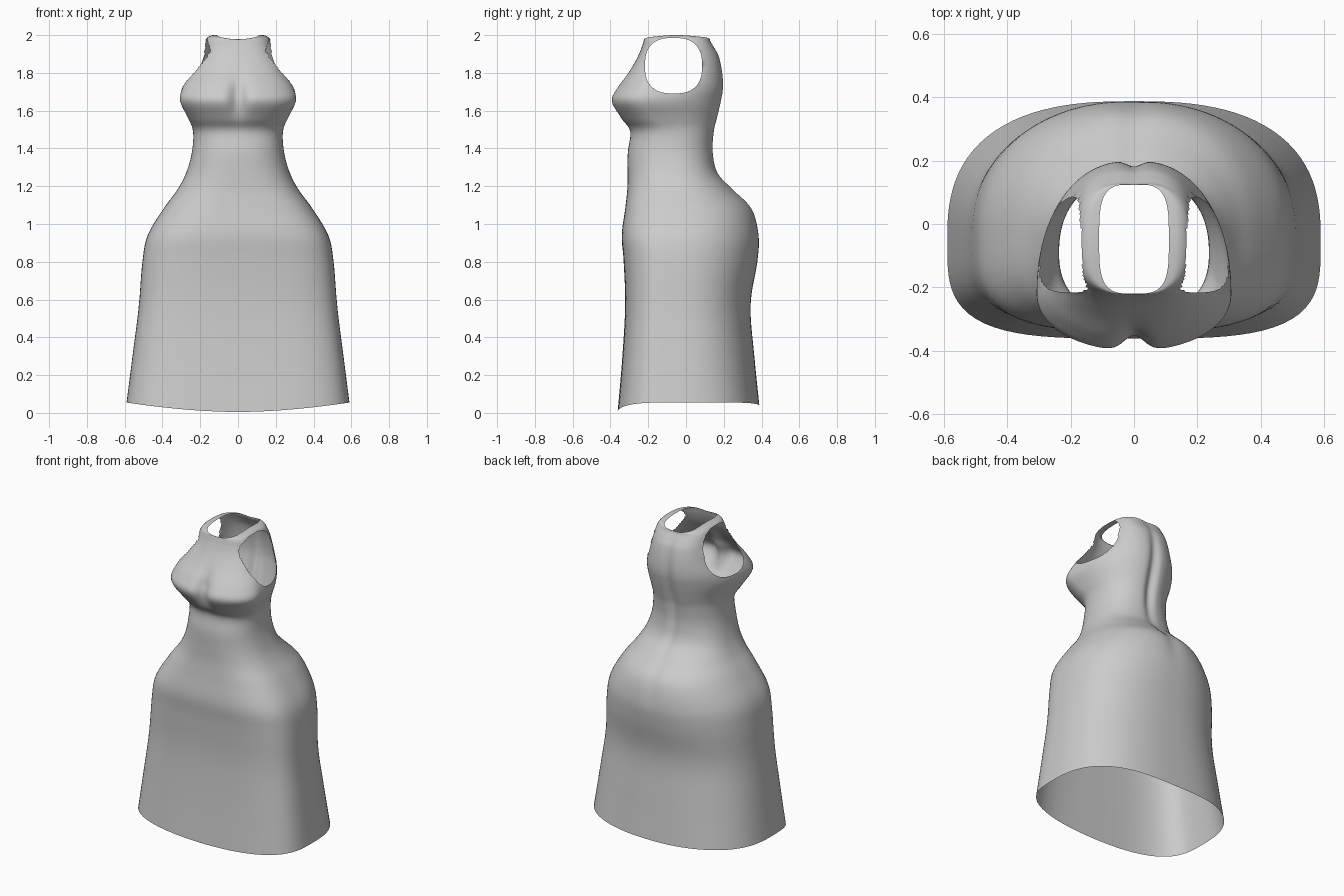
import bpy, bmesh, math

if "Cube" in bpy.data.objects:
    bpy.data.objects.remove(bpy.data.objects["Cube"])

# Rings from hem to neckline:
# z, half width, front y, back y, y of widest point, front squareness, back squareness
RINGS = [
    (0.00, .590, -.362, .388, -.05, 3.6, 2.6),
    (0.28, .558, -.338, .362, -.05, 3.6, 2.5),
    (0.57, .525, -.322, .342, -.05, 3.5, 2.4),
    (0.80, .506, -.330, .378, -.04, 3.4, 2.3),
    (0.94, .478, -.340, .387, -.03, 3.3, 2.2),
    (1.08, .395, -.322, .352, -.03, 3.0, 2.2),
    (1.18, .322, -.311, .255, -.04, 2.7, 2.2),
    (1.27, .275, -.309, .170, -.06, 2.5, 2.3),
    (1.38, .244, -.308, .145, -.08, 2.4, 2.3),
    (1.49, .238, -.296, .152, -.10, 2.3, 2.3),
    (1.56, .264, -.348, .168, -.17, 2.1, 2.3),
    (1.65, .306, -.400, .190, -.22, 2.1, 2.2),
    (1.72, .293, -.370, .200, -.20, 2.1, 2.3),
    (1.80, .248, -.308, .195, -.15, 2.3, 2.5),
    (1.88, .211, -.258, .178, -.10, 2.5, 2.7),
    (1.94, .188, -.236, .152, -.06, 2.8, 2.9),
    (1.98, .170, -.226, .132, -.05, 3.1, 3.1),
    (1.998, .143, -.222, .127, -.05, 3.4, 3.4),
    (2.00, .110, -.220, .125, -.05, 3.6, 3.6),
]
SIDES, STEPS = 112, 5


def spline(a, b, c, d, t):
    return .5 * (2 * b + (c - a) * t + (2 * a - 5 * b + 4 * c - d) * t * t
                 + (3 * b - a - 3 * c + d) * t ** 3)


def bump(v, mid, width):
    return math.exp(-((v - mid) / width) ** 2)


def ring_points(z, hw, yf, yb, yc, nf, nb):
    pts = []
    for i in range(SIDES):
        a = 2 * math.pi * (i + .5) / SIDES
        c, s = math.cos(a), math.sin(a)
        n = nb if s > 0 else nf
        r = (abs(c) ** n + abs(s) ** n) ** (-1 / n)
        x = hw * c * r
        y = yc + s * r * ((yb - yc) if s > 0 else (yc - yf))
        # cleavage in front, spine crease behind
        if s < 0:
            y += .05 * bump(z, 1.67, .09) * bump(x, 0, .045)
        else:
            y -= .028 * bump(z, 1.58, .27) * bump(x, 0, .03)
            y -= .010 * bump(z, 1.08, .15) * bump(x, 0, .05)
        # wavy hem and dipped neckline
        side = (x / hw) ** 2
        hem = .055 * (side if s < 0 else 1 - .25 * (1 - side) ** 3)
        if s < 0:
            hem = .005 + .05 * min(1, side ** .9)
        zz = z + hem * max(0, 1 - z / .5)
        zz -= .022 * max(0, (z - 1.9) / .1) * s * s
        pts.append((x, y, zz))
    return pts


bm = bmesh.new()

# Dress body
loops = []
last = len(RINGS) - 1
for k in range(last):
    quad = [RINGS[min(max(k + j, 0), last)] for j in (-1, 0, 1, 2)]
    for t in range(STEPS + (k == last - 1)):
        params = [spline(*v, t / STEPS) for v in zip(*quad)]
        loops.append([bm.verts.new(p) for p in ring_points(*params)])
for lo, hi in zip(loops, loops[1:]):
    for i in range(SIDES):
        j = (i + 1) % SIDES
        bm.faces.new((lo[i], lo[j], hi[j], hi[i]))

# Armholes: remove faces inside a rounded outline, then fit the edge to it
CY, CZ, RY, RZ, N = -.066, 1.838, .151, .147, 2.6


def arm_dist(p):
    return (abs((p.y - CY) / RY) ** N + abs((p.z - CZ) / RZ) ** N) ** (1 / N)


inside = [f for f in bm.faces
          if abs(f.calc_center_median().x) > .13 and arm_dist(f.calc_center_median()) < 1]
bmesh.ops.delete(bm, geom=inside, context='FACES')
for v in bm.verts:
    if v.is_boundary and v.co.z > 1.6 and abs(v.co.x) > .125:
        d = arm_dist(v.co)
        v.co.y = CY + (v.co.y - CY) / d
        v.co.z = CZ + (v.co.z - CZ) / d

for f in bm.faces:
    f.smooth = True
mesh = bpy.data.meshes.new("dress")
bm.to_mesh(mesh)
bm.free()
dress = bpy.data.objects.new("dress", mesh)
bpy.context.collection.objects.link(dress)
